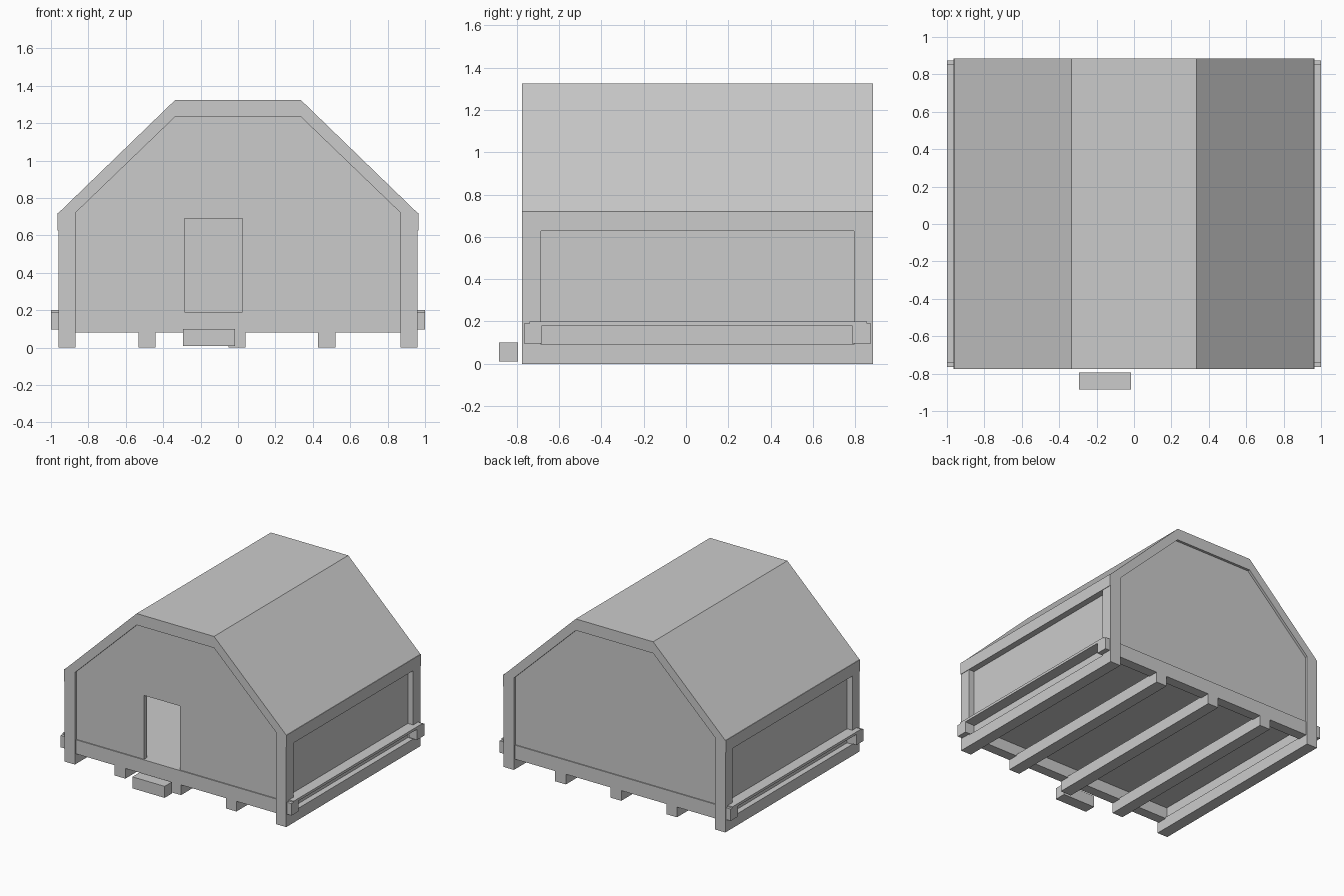
import bpy, bmesh

if "Cube" in bpy.data.objects:
    bpy.data.objects.remove(bpy.data.objects["Cube"])

grey = bpy.data.materials.new("plain grey")
grey.diffuse_color = (0.6, 0.6, 0.6, 1)
grey.use_nodes = True
grey.node_tree.nodes["Principled BSDF"].inputs["Base Color"].default_value = grey.diffuse_color


def finish(name, bm):
    bmesh.ops.recalc_face_normals(bm, faces=bm.faces[:])
    me = bpy.data.meshes.new(name)
    bm.to_mesh(me)
    bm.free()
    me.materials.append(grey)
    ob = bpy.data.objects.new(name, me)
    bpy.context.collection.objects.link(ob)
    return ob


def prism(name, profile, y0, y1):
    """Extrude an x-z profile along y."""
    bm = bmesh.new()
    face = bm.faces.new([bm.verts.new((x, y0, z)) for x, z in profile])
    ext = bmesh.ops.extrude_face_region(bm, geom=[face])
    moved = [g for g in ext["geom"] if isinstance(g, bmesh.types.BMVert)]
    bmesh.ops.translate(bm, vec=(0, y1 - y0, 0), verts=moved)
    return finish(name, bm)


def box(name, x0, x1, y0, y1, z0, z1):
    x0, x1 = min(x0, x1), max(x0, x1)
    return prism(name, [(x0, z0), (x1, z0), (x1, z1), (x0, z1)], y0, y1)


FRONT, BACK = -0.775, 0.885

# roof shell
prism("roof", [(-0.96, 0.72), (-0.335, 1.325), (0.335, 1.325), (0.96, 0.72),
               (0.87, 0.72), (0.335, 1.235), (-0.335, 1.235), (-0.87, 0.72)],
      FRONT, BACK)

# gable walls: the front one is notched around an open doorway
DL, DR, DT, SILL = -0.285, 0.025, 0.69, 0.19
gable = [(0.87, SILL), (0.87, 0.72), (0.335, 1.235),
         (-0.335, 1.235), (-0.87, 0.72), (-0.87, SILL)]
door = [(DL, SILL), (DL, DT), (DR, DT), (DR, SILL)]
prism("front_wall", gable + door, FRONT + 0.02, FRONT + 0.055)
prism("back_wall", gable, BACK - 0.055, BACK - 0.02)

# sills under the gable walls, floor between them
box("front_sill", -0.87, 0.87, FRONT + 0.012, FRONT + 0.09, 0.08, SILL)
box("back_sill", -0.87, 0.87, BACK - 0.09, BACK - 0.012, 0.08, SILL)
box("floor", -0.9, 0.9, FRONT + 0.04, BACK - 0.04, 0.17, SILL)

# floor joists
for i, x in enumerate((-0.487, -0.005, 0.475)):
    box(f"joist_{i}", x - 0.046, x + 0.046, FRONT + 0.012, BACK - 0.012, 0, 0.09)

# side framing, mirrored left and right
for s, side in ((-1, "left"), (1, "right")):
    box(f"{side}_ground_beam", s * 0.87, s * 0.96, FRONT, BACK, 0, 0.09)
    box(f"{side}_eave_beam", s * 0.87, s * 0.964, FRONT, BACK, 0.627, 0.72)
    box(f"{side}_panel", s * 0.88, s * 0.915, FRONT + 0.05, BACK - 0.05, 0.09, 0.627)
    for end, y0, y1 in (("front", FRONT, FRONT + 0.09), ("back", BACK - 0.09, BACK)):
        box(f"{side}_{end}_post", s * 0.87, s * 0.96, y0, y1, 0.09, 0.627)
    # rail resting on a bracket at each end
    box(f"{side}_rail", s * 0.9, s * 1.0, -0.74, 0.855, 0.18, 0.2)
    box(f"{side}_front_bracket", s * 0.93, s * 1.0, -0.765, -0.68, 0.097, 0.19)
    box(f"{side}_back_bracket", s * 0.93, s * 1.0, 0.785, 0.875, 0.097, 0.19)

# door step
box("door_step", -0.295, -0.015, -0.885, -0.795, 0.01, 0.1)
